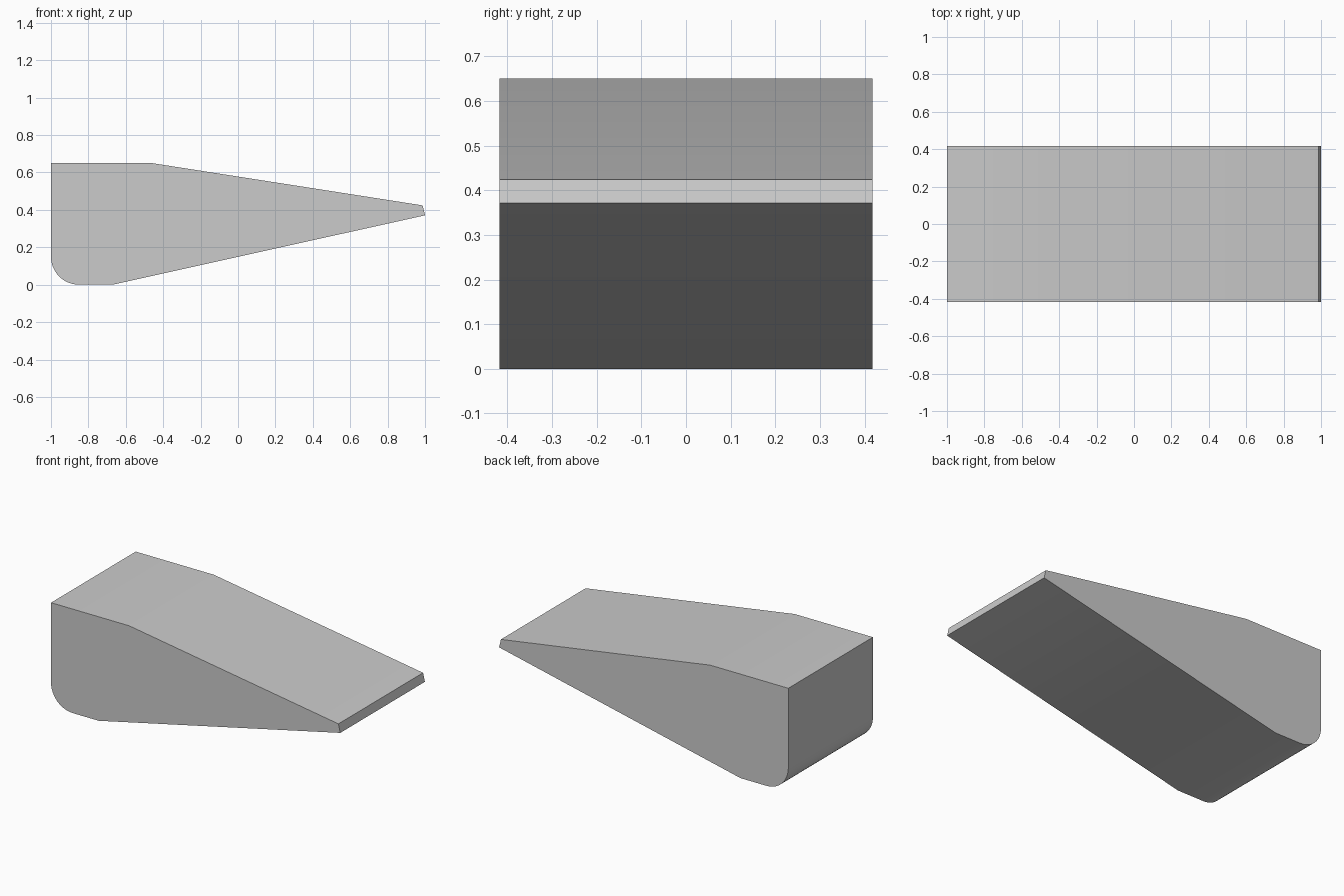
import bpy
import bmesh
from math import sin, cos, pi

default = bpy.data.objects.get("Cube")
if default:
    bpy.data.objects.remove(default, do_unlink=True)

HALF_WIDTH = 0.418
RADIUS = 0.15
ARC_STEPS = 12

# Plain grey material
grey = bpy.data.materials.new("plain grey")
grey.use_nodes = True
colour = (0.6, 0.6, 0.6, 1)
grey.diffuse_color = colour
grey.node_tree.nodes["Principled BSDF"].inputs["Base Color"].default_value = colour

# Side profile: flat top, sloped top, blunt tip, sloped underside, flat base
profile = [(-1, 0.65), (-0.46, 0.65), (0.987, 0.424), (1, 0.371), (-0.67, 0)]

# Rounded heel from the base up to the tall end
for i in range(ARC_STEPS + 1):
    a = pi / 2 * i / ARC_STEPS
    profile.append((-1 + RADIUS - RADIUS * sin(a), RADIUS - RADIUS * cos(a)))

# Extrude the profile across the width
bm = bmesh.new()
side = bm.faces.new([bm.verts.new((x, -HALF_WIDTH, z)) for x, z in profile])
extruded = bmesh.ops.extrude_face_region(bm, geom=[side], use_keep_orig=True)
far_verts = [v for v in extruded["geom"] if isinstance(v, bmesh.types.BMVert)]
bmesh.ops.translate(bm, verts=far_verts, vec=(0, 2 * HALF_WIDTH, 0))
bmesh.ops.recalc_face_normals(bm, faces=bm.faces)

mesh = bpy.data.meshes.new("wedge_block")
bm.to_mesh(mesh)
bm.free()
mesh.materials.append(grey)
wedge = bpy.data.objects.new("wedge_block", mesh)
bpy.context.collection.objects.link(wedge)

# Smooth the heel and gentle creases, keep the other edges sharp
bpy.ops.object.select_all(action="DESELECT")
wedge.select_set(True)
bpy.context.view_layer.objects.active = wedge
bpy.ops.object.shade_smooth_by_angle()
